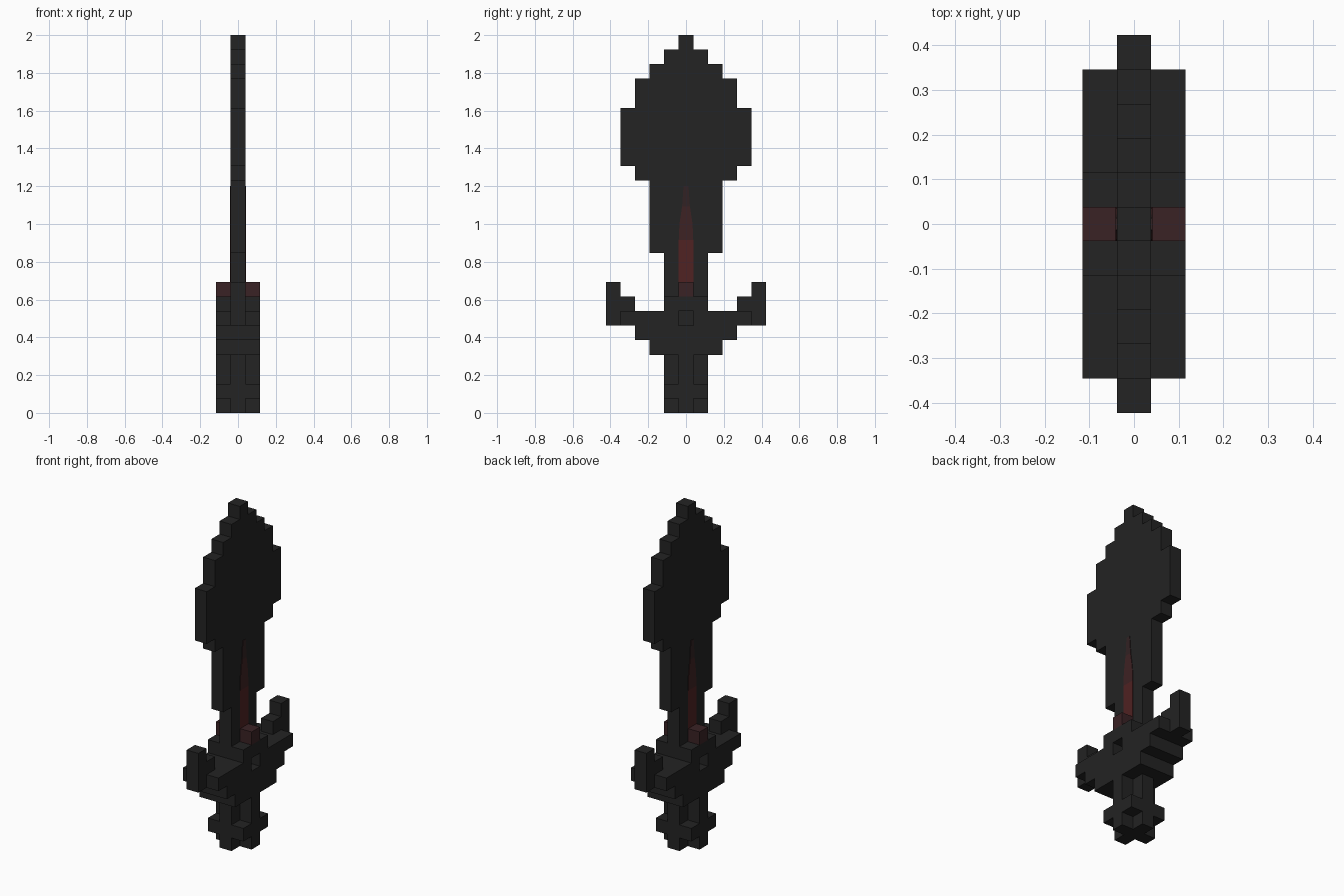
import bpy, bmesh
from mathutils import Vector

cube = bpy.data.objects.get("Cube")
if cube:
    bpy.data.objects.remove(cube, do_unlink=True)

U = 2 / 26  # size of one block


def material(name, color):
    m = bpy.data.materials.new(name)
    m.use_nodes = True
    m.diffuse_color = (*color, 1)
    bsdf = m.node_tree.nodes["Principled BSDF"]
    bsdf.inputs["Base Color"].default_value = (*color, 1)
    bsdf.inputs["Roughness"].default_value = 0.8
    return m


BLACK = material("charcoal black", (0.017, 0.017, 0.017))
GEM = material("dull dark red", (0.042, 0.016, 0.018))
GLOW = material("glowing red", (0.080, 0.016, 0.016))
EMBER = material("ember red", (0.048, 0.016, 0.017))
FADE = material("fading red", (0.032, 0.016, 0.017))


def extrude(name, points, depth, mat, mirror=(False, False, False)):
    """Extrude a flat outline by a depth vector, then mirror it; all in blocks."""
    bm = bmesh.new()
    face = bm.faces.new([bm.verts.new(Vector(p) * U) for p in points])
    ext = bmesh.ops.extrude_face_region(bm, geom=[face])
    moved = [g for g in ext["geom"] if isinstance(g, bmesh.types.BMVert)]
    bmesh.ops.translate(bm, verts=moved, vec=Vector(depth) * U)
    # open the seams that lie on a mirror plane
    seams = [f for f in bm.faces if any(
        mirror[a] and all(abs(v.co[a]) < 1e-6 for v in f.verts) for a in range(3))]
    bmesh.ops.delete(bm, geom=seams, context='FACES')
    bmesh.ops.recalc_face_normals(bm, faces=bm.faces)
    mesh = bpy.data.meshes.new(name)
    bm.to_mesh(mesh)
    bm.free()
    mesh.materials.append(mat)
    ob = bpy.data.objects.new(name, mesh)
    bpy.context.collection.objects.link(ob)
    if any(mirror):
        ob.modifiers.new("Mirror", 'MIRROR').use_axis = mirror
    return ob


def side_part(name, outline, x0, x1, mat, both_sides=False):
    """Half outline in (y, z), mirrored across y, optionally on both x sides."""
    return extrude(name, [(x0, y, z) for y, z in outline], (x1 - x0, 0, 0), mat,
                   (both_sides, True, False))


def upright_part(name, outline, z0, z1, mat):
    """Closed outline in (x, y) raised from z0 to z1."""
    return extrude(name, [(x, y, z0) for x, y in outline], (0, 0, z1 - z0), mat)


# Blade: stepped half silhouette given as (half width, top)
steps = [(1.5, 11), (2.5, 16), (3.5, 17), (4.5, 21), (3.5, 23),
         (2.5, 24), (1.5, 25), (0.5, 26)]
outline, z = [(0, 7)], 7
for half, top in steps:
    outline += [(half, z), (half, top)]
    z = top
outline.append((0, z))
side_part("blade", outline, -0.5, 0.5, BLACK)

# Guard: thin core with upturned horns
side_part("guard_core", [(0, 4), (2.5, 4), (2.5, 5), (3.5, 5), (3.5, 6), (5.5, 6),
                         (5.5, 9), (4.5, 9), (4.5, 8), (3.5, 8), (3.5, 7), (0, 7)],
          -0.5, 0.5, BLACK)

# Guard cheeks with a square socket in the middle
side_part("guard_cheeks", [(0, 4), (2.5, 4), (2.5, 5), (3.5, 5), (3.5, 6), (4.5, 6),
                           (4.5, 7), (1.5, 7), (1.5, 8), (0, 8), (0, 7),
                           (0.5, 7), (0.5, 6), (0, 6)],
          0.5, 1.5, BLACK, True)

# Red studs on top of the guard
side_part("guard_studs", [(0, 8), (0.5, 8), (0.5, 9), (0, 9)], 0.5, 1.5, GEM, True)

# Painted glow running up the blade
for name, pts, mat in [
        ("glow_low", [(0, 9), (0.5, 9), (0.5, 11.9), (0, 11.9)], GLOW),
        ("glow_middle", [(0, 11.9), (0.5, 11.9), (0.45, 13), (0.27, 14.2), (0, 14.2)], EMBER),
        ("glow_tip", [(0, 14.2), (0.27, 14.2), (0.17, 15.6), (0, 15.6)], FADE)]:
    side_part(name, pts, 0.5, 0.54, mat, True)

# Handle: cross-shaped grip, square collar and cross-shaped end
quarter = [(1.5, -0.5), (1.5, 0.5), (0.5, 0.5)]
cross = []
for _ in range(4):
    cross += quarter
    quarter = [(-y, x) for x, y in quarter]
square = [(1.5, -1.5), (1.5, 1.5), (-1.5, 1.5), (-1.5, -1.5)]
upright_part("grip", cross, 2, 4, BLACK)
upright_part("pommel_collar", square, 1, 2, BLACK)
upright_part("pommel_end", cross, 0, 1, BLACK)
